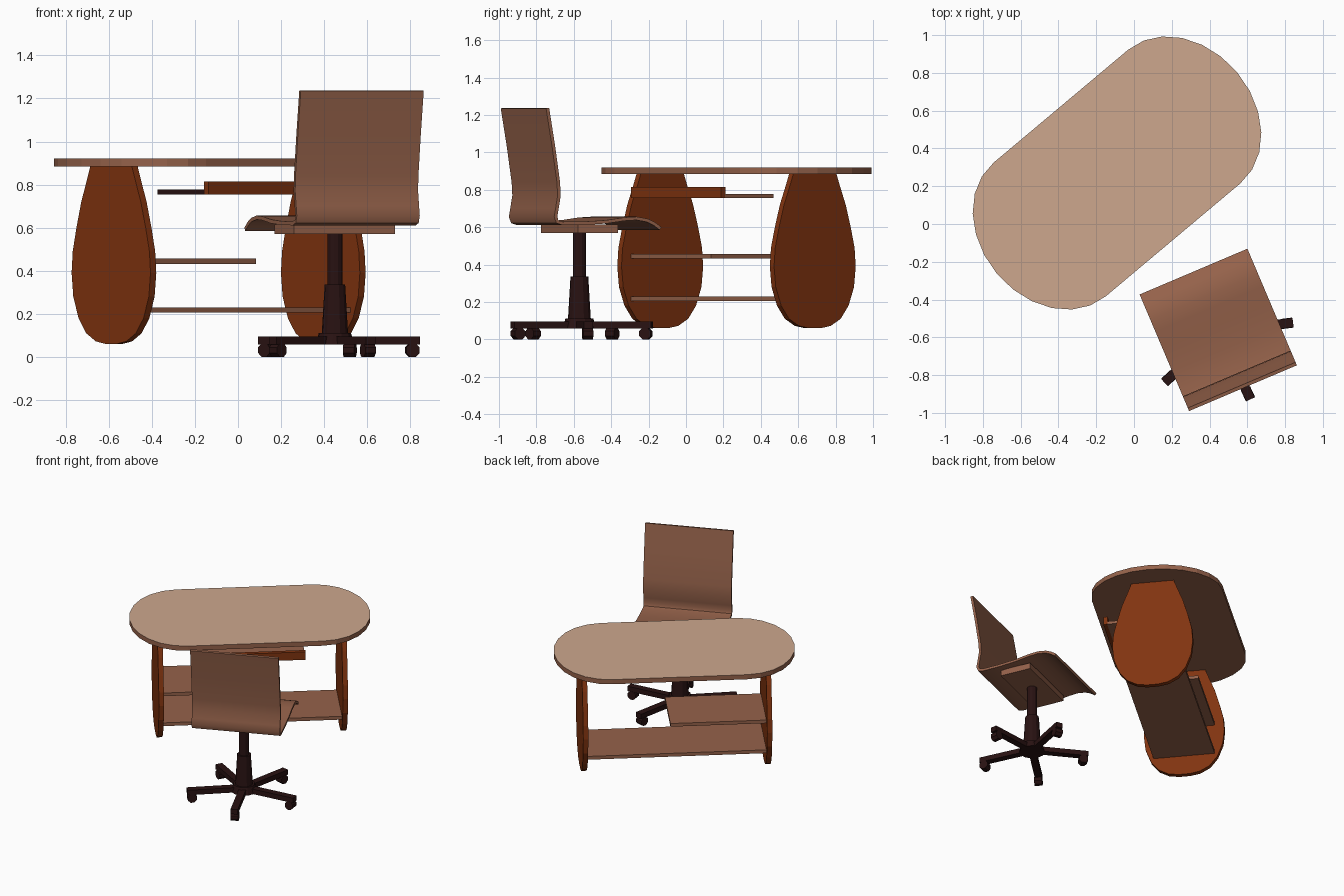
import bpy, bmesh, math
from mathutils import Matrix, Vector

if "Cube" in bpy.data.objects:
    bpy.data.objects.remove(bpy.data.objects["Cube"])


def material(name, rgb):
    m = bpy.data.materials.new(name)
    m.use_nodes = True
    m.diffuse_color = (*rgb, 1)
    m.node_tree.nodes["Principled BSDF"].inputs["Base Color"].default_value = (*rgb, 1)
    return m


light_wood = material("light wood", (0.61, 0.39, 0.27))
brown_wood = material("brown wood", (0.30, 0.122, 0.069))
red_wood = material("red wood", (0.22, 0.034, 0.005))
dark_metal = material("dark metal", (0.022, 0.006, 0.006))

# Desk and chair each have their own local frame
DESK = Matrix.Translation((-0.09, 0.27, 0)) @ Matrix.Rotation(math.radians(40), 4, "Z")
CHAIR = Matrix.Translation((0.45, -0.57, 0)) @ Matrix.Rotation(math.radians(23), 4, "Z")


def finish(name, bm, frame, *mats):
    bmesh.ops.recalc_face_normals(bm, faces=bm.faces)
    me = bpy.data.meshes.new(name)
    bm.to_mesh(me)
    bm.free()
    me.transform(frame)
    for m in mats:
        me.materials.append(m)
    ob = bpy.data.objects.new(name, me)
    bpy.context.collection.objects.link(ob)
    return ob


def box(name, frame, x, y, z, *mats):
    """Box from (min, max) ranges on each axis."""
    bm = bmesh.new()
    bmesh.ops.create_cube(bm, size=1)
    for v in bm.verts:
        v.co = Vector([(r[0] + r[1]) / 2 + c * (r[1] - r[0]) for c, r in zip(v.co, (x, y, z))])
    return finish(name, bm, frame, *mats)


def extrude(name, frame, points, offset, *mats):
    """Closed outline of 3D points, extruded by an offset."""
    bm = bmesh.new()
    face = bm.faces.new([bm.verts.new(p) for p in points])
    out = bmesh.ops.extrude_face_region(bm, geom=[face], use_keep_orig=True)
    for v in out["geom"]:
        if isinstance(v, bmesh.types.BMVert):
            v.co += Vector(offset)
    return finish(name, bm, frame, *mats)


def cone(name, frame, r1, r2, z1, z2, sides, mat):
    bm = bmesh.new()
    bmesh.ops.create_cone(bm, cap_ends=True, segments=sides, radius1=r1, radius2=r2,
                          depth=z2 - z1, matrix=Matrix.Translation((0, 0, (z1 + z2) / 2)))
    return finish(name, bm, frame, mat)


def smooth(ob, angle=35):
    bpy.ops.object.select_all(action="DESELECT")
    ob.select_set(True)
    bpy.context.view_layer.objects.active = ob
    bpy.ops.object.shade_smooth_by_angle(angle=math.radians(angle))


# Desk top: straight sides with elliptical ends, pale upper face
outline = []
for side in (1, -1):
    for i in range(13):
        a = math.radians(-90 + 15 * i)
        outline.append((side * (0.465 + 0.365 * math.cos(a)), side * 0.462 * math.sin(a), 0.885))
top = extrude("desk_top", DESK, outline, (0, 0, 0.035), brown_wood, light_wood)
for p in top.data.polygons:
    if p.normal.z > 0.9:
        p.material_index = 1

# Egg-shaped end panels
half = [(0.15, 0.886), (0.175, 0.82), (0.215, 0.72), (0.25, 0.6), (0.277, 0.49), (0.285, 0.39),
        (0.273, 0.28), (0.235, 0.18), (0.18, 0.11), (0.11, 0.072), (0.04, 0.06)]
egg = half + [(-w, z) for w, z in reversed(half)]
for name, x in (("right_end_panel", -0.652), ("left_end_panel", 0.617)):
    extrude(name, DESK, [(x, w, z) for w, z in egg], (0.035, 0, 0), red_wood)

# Shelves
box("lower_shelf", DESK, (-0.62, 0.62), (-0.217, 0.217), (0.205, 0.23), brown_wood)
box("upper_shelf", DESK, (-0.62, 0.045), (-0.217, 0.217), (0.432, 0.456), brown_wood)

# Sliding tray with a drawer front and a dark end
tray = box("sliding_tray", DESK, (-0.40, 0.35), (-0.375, -0.035), (0.755, 0.777), brown_wood, dark_metal)
end = min(tray.data.polygons, key=lambda p: (DESK.inverted() @ p.center).x)
end.material_index = 1
box("drawer_front", DESK, (-0.40, 0.35), (-0.402, -0.372), (0.755, 0.815), red_wood)

# Chair shell: one bent sheet forming back and seat
profile = [(-0.325, 1.235), (-0.29, 1.03), (-0.262, 0.84), (-0.258, 0.77), (-0.27, 0.70),
           (-0.278, 0.655), (-0.265, 0.622), (-0.23, 0.611), (-0.1, 0.612), (0.03, 0.62),
           (0.13, 0.634), (0.20, 0.638), (0.26, 0.628), (0.30, 0.61), (0.335, 0.585)]
path = [Vector(p) for p in profile]
inner = []
for i, p in enumerate(path):
    t = (path[min(i + 1, len(path) - 1)] - path[max(i - 1, 0)]).normalized()
    inner.append(p + Vector((-t.y, t.x)) * 0.018)
bm = bmesh.new()
rows = []
for o, n in zip(path, inner):
    rows.append([bm.verts.new((x, q.x, q.y)) for x, q in ((-0.31, o), (0.31, o), (0.31, n), (-0.31, n))])
for a, b in zip(rows, rows[1:]):
    for k in range(4):
        bm.faces.new((a[k], a[(k + 1) % 4], b[(k + 1) % 4], b[k]))
bm.faces.new(rows[0])
bm.faces.new(rows[-1])
smooth(finish("chair_shell", bm, CHAIR, brown_wood))
box("seat_support", CHAIR, (-0.255, 0.255), (-0.115, 0.115), (0.57, 0.615), brown_wood)

# Gas post, sleeve and hub
for name, r1, r2, z1, z2 in (("post", 0.035, 0.035, 0.3, 0.57), ("post_sleeve", 0.062, 0.048, 0.1, 0.335),
                             ("base_hub", 0.09, 0.075, 0.058, 0.112)):
    cone(name, CHAIR, r1, r2, z1, z2, 12, dark_metal)

# Five-spoke base with casters
for i in range(5):
    spoke = Matrix.Translation((0.45, -0.57, 0)) @ Matrix.Rotation(math.radians(7 + 72 * i), 4, "Z")
    box(f"spoke_{i + 1}", spoke, (0.03, 0.395), (-0.025, 0.025), (0.058, 0.095), dark_metal)
    wheel = spoke @ Matrix.Translation((0.362, 0, 0.031)) @ Matrix.Rotation(math.pi / 2, 4, "X")
    cone(f"caster_{i + 1}", wheel @ Matrix.Rotation(math.pi / 8, 4, "Z"),
         0.0335, 0.0335, -0.027, 0.027, 8, dark_metal)
